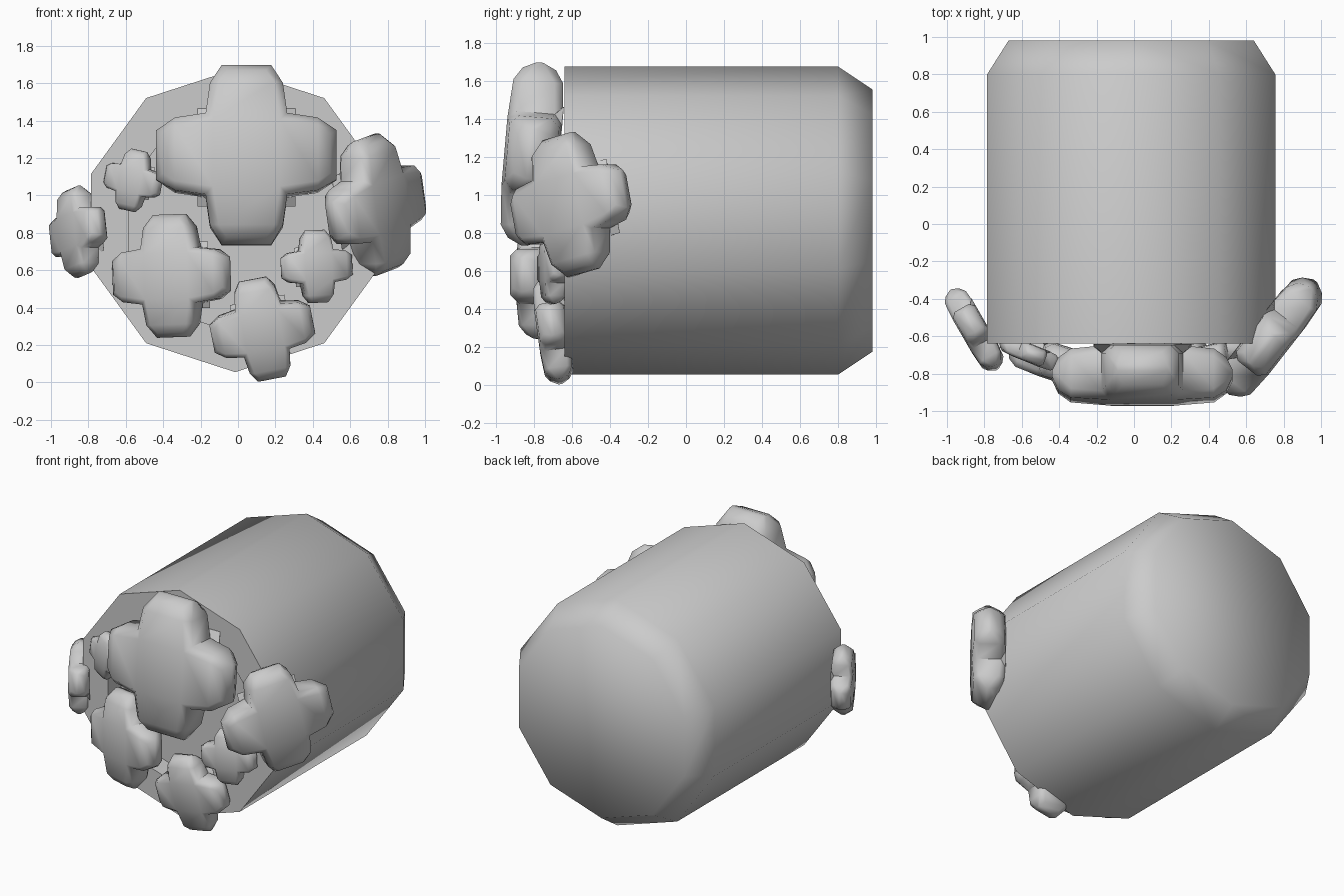
import bpy, bmesh, math
from mathutils import Matrix, Vector

if "Cube" in bpy.data.objects:
    bpy.data.objects.remove(bpy.data.objects["Cube"])


def finish(name, bm, angle):
    bmesh.ops.recalc_face_normals(bm, faces=bm.faces)
    me = bpy.data.meshes.new(name)
    bm.to_mesh(me)
    bm.free()
    ob = bpy.data.objects.new(name, me)
    bpy.context.collection.objects.link(ob)
    bpy.ops.object.select_all(action='DESELECT')
    ob.select_set(True)
    bpy.context.view_layer.objects.active = ob
    bpy.ops.object.shade_smooth_by_angle(angle=math.radians(angle))
    return ob


# Ten-sided body lying along y, with recessed front and chamfered back
def body():
    bm = bmesh.new()
    profile = [(0.60, -0.49), (0.60, -0.64), (0.81, -0.64), (0.81, 0.80), (0.69, 0.98)]
    rings = []
    for r, y in profile:
        angles = [math.radians(90 + 36 * i) for i in range(10)]
        rings.append([bm.verts.new((-0.015 + r * math.cos(a), y, 0.865 + r * math.sin(a)))
                      for a in angles])
    for r0, r1 in zip(rings, rings[1:]):
        for i in range(10):
            j = (i + 1) % 10
            bm.faces.new((r0[i], r0[j], r1[j], r1[i]))
    bm.faces.new(rings[0])
    bm.faces.new(rings[-1])
    finish("body", bm, 60)


# Four-petal blossom: a block with a tapered petal drawn out of each side
def blossom(name, centre, size, spin=0, yaw=0, pitch=0):
    bm = bmesh.new()
    sections = [(0.45, 0.45, 0.30), (0.80, 0.40, 0.27), (1.0, 0.27, 0.13)]  # reach, half width, half depth
    for k in range(4):
        turn = Matrix.Rotation(k * math.pi / 2, 3, 'Y')
        rings = [[bm.verts.new(turn @ Vector((x, sy * d, sz * w)))
                  for sy, sz in ((-1, -1), (1, -1), (1, 1), (-1, 1))]
                 for x, w, d in sections]
        for r0, r1 in zip(rings, rings[1:]):
            for i in range(4):
                j = (i + 1) % 4
                bm.faces.new((r0[i], r0[j], r1[j], r1[i]))
        bm.faces.new(rings[-1])
    for y in (-0.30, 0.30):
        bm.faces.new([bm.verts.new((x, y, z)) for x, z in
                      ((-.45, -.45), (.45, -.45), (.45, .45), (-.45, .45))])
    bmesh.ops.remove_doubles(bm, verts=bm.verts, dist=0.001)
    # soften the long petal edges
    edges = [e for e in bm.edges if abs(e.verts[0].co.y) > 0.1
             and e.verts[0].co.y * e.verts[1].co.y > 0
             and e.calc_face_angle(0) > 0.7]
    bmesh.ops.bevel(bm, geom=edges, offset=0.09, segments=1, affect='EDGES')
    mat = (Matrix.Translation(centre)
           @ Matrix.Rotation(math.radians(yaw), 4, 'Z')
           @ Matrix.Rotation(math.radians(pitch), 4, 'X')
           @ Matrix.Rotation(math.radians(-spin), 4, 'Y')
           @ Matrix.Scale(size, 4))
    bm.transform(mat)
    finish(name, bm, 60)


body()
blossom("large_blossom", (0.045, -0.81, 1.215), 0.485, 0, 0, -5)
blossom("middle_left_blossom", (-0.355, -0.76, 0.57), 0.33, 2, -18, 0)
blossom("small_right_blossom", (0.42, -0.70, 0.62), 0.195, 3, 12, 0)
blossom("bottom_blossom", (0.13, -0.70, 0.285), 0.275, 11, 0, 8)
blossom("small_left_blossom", (-0.56, -0.69, 1.08), 0.165, -12, -22, 0)
blossom("left_side_blossom", (-0.855, -0.565, 0.805), 0.24, 12, -60, 0)
blossom("right_side_blossom", (0.735, -0.605, 0.95), 0.37, 13, 52, 0)
